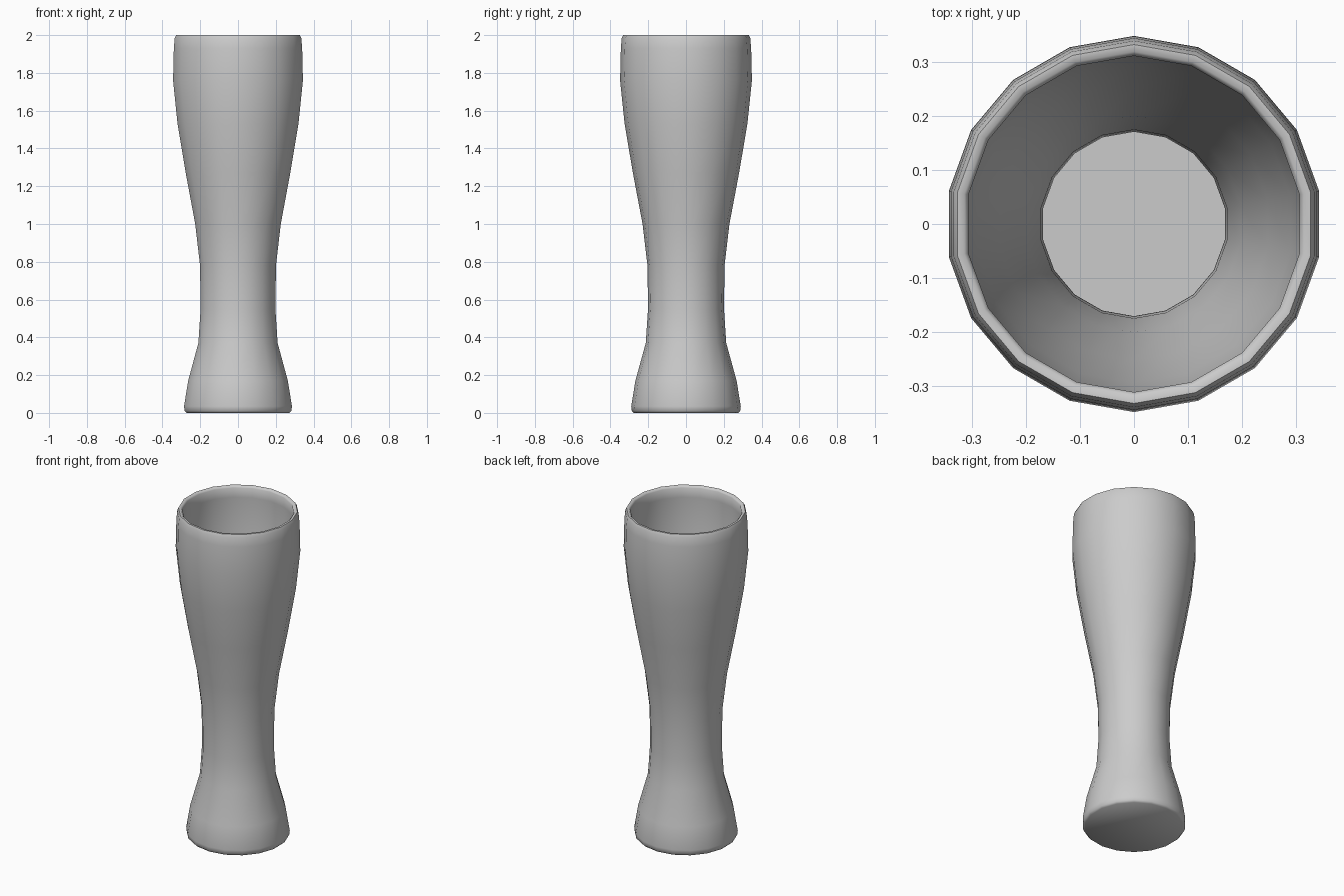
import bpy, bmesh, math

if "Cube" in bpy.data.objects:
    bpy.data.objects.remove(bpy.data.objects["Cube"])

SIDES = 18

# Outer wall from base to lip, then inner wall back down to the floor (radius, height)
outer = [(0.277, 0.0), (0.287, 0.01), (0.29, 0.035), (0.268, 0.17), (0.213, 0.37),
         (0.201, 0.55), (0.204, 0.78), (0.23, 1.0), (0.281, 1.27), (0.325, 1.53),
         (0.349, 1.76), (0.345, 1.93), (0.34, 1.985), (0.333, 2.0)]
inner = [(0.32, 2.0), (0.312, 1.99), (0.315, 1.93), (0.318, 1.76), (0.295, 1.53),
         (0.252, 1.27), (0.201, 1.0), (0.175, 0.78), (0.171, 0.55), (0.184, 0.37),
         (0.238, 0.17), (0.256, 0.04)]


def ring(bm, r, z):
    # first vertex lies on the y axis
    return [bm.verts.new((r * math.sin(2 * math.pi * i / SIDES),
                          -r * math.cos(2 * math.pi * i / SIDES), z))
            for i in range(SIDES)]


bm = bmesh.new()
rings = [ring(bm, r, z) for r, z in outer + inner]
for a, b in zip(rings, rings[1:]):
    for i in range(SIDES):
        j = (i + 1) % SIDES
        bm.faces.new((a[i], a[j], b[j], b[i]))

# Underside and inside floor
bm.faces.new(rings[0])
bm.faces.new(rings[-1])
bmesh.ops.recalc_face_normals(bm, faces=bm.faces[:])

mesh = bpy.data.meshes.new("tall_glass")
bm.to_mesh(mesh)
bm.free()
glass = bpy.data.objects.new("tall_glass", mesh)
bpy.context.collection.objects.link(glass)

# Smooth walls with a crisp edge at the floors
for p in mesh.polygons:
    p.use_smooth = True
bpy.context.view_layer.objects.active = glass
glass.select_set(True)
bpy.ops.object.shade_smooth_by_angle(angle=math.radians(60))
